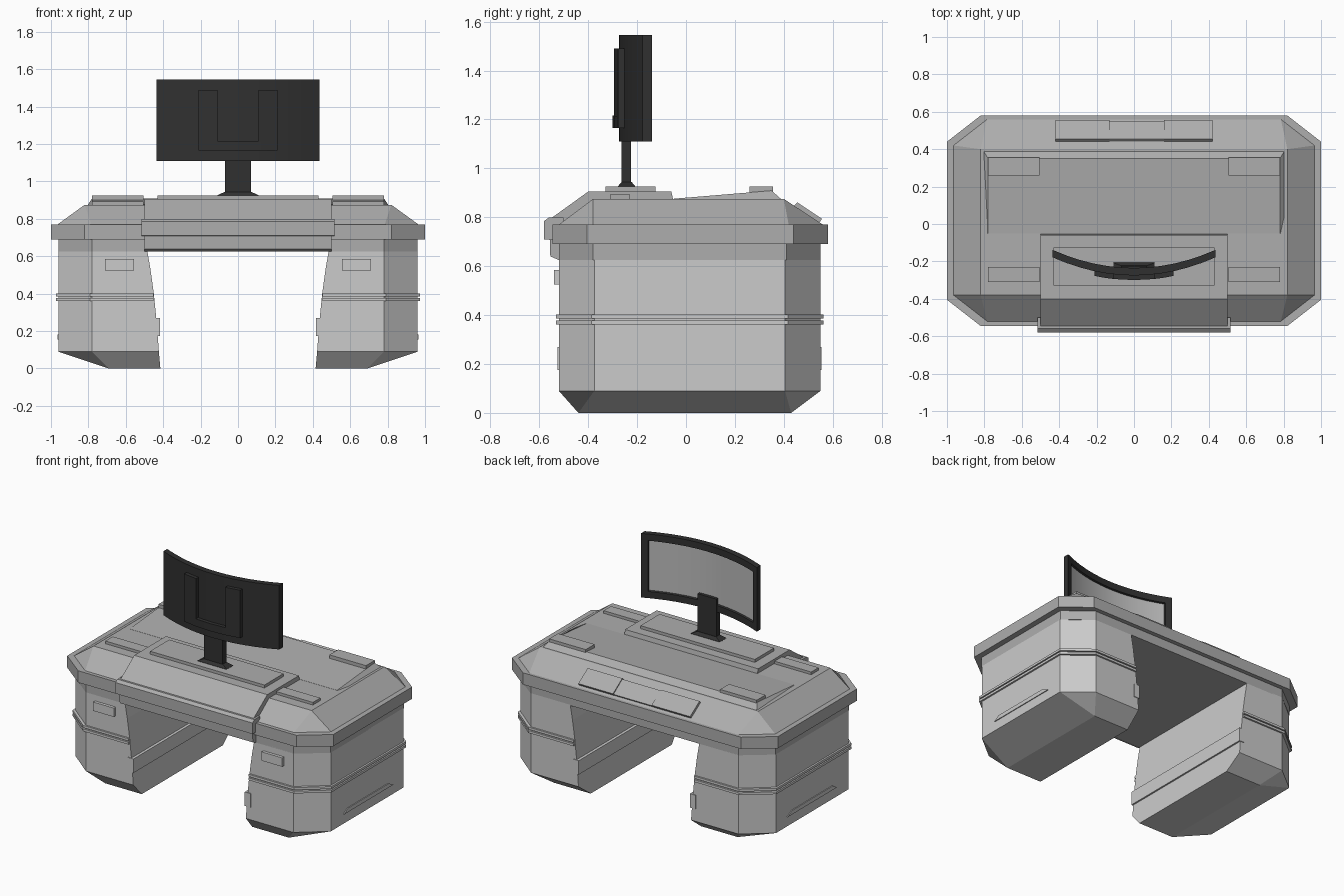
import bpy, bmesh
from mathutils import Matrix, Vector

if "Cube" in bpy.data.objects:
    bpy.data.objects.remove(bpy.data.objects["Cube"])


def material(name, v):
    m = bpy.data.materials.new(name)
    m.diffuse_color = (v, v, v, 1)
    m.use_nodes = True
    m.node_tree.nodes["Principled BSDF"].inputs["Base Color"].default_value = m.diffuse_color
    return m


DESK = material("desk_grey", 0.42)
DARK = material("monitor_black", 0.03)
SCREEN = material("screen_grey", 0.5)


def finish(name, bm, mat=None):
    bmesh.ops.remove_doubles(bm, verts=bm.verts, dist=0.0005)
    bmesh.ops.recalc_face_normals(bm, faces=bm.faces)
    me = bpy.data.meshes.new(name)
    bm.to_mesh(me)
    bm.free()
    ob = bpy.data.objects.new(name, me)
    bpy.context.collection.objects.link(ob)
    if mat:
        me.materials.append(mat)
    return ob


def loft_bm(sections):
    bm = bmesh.new()
    rings = [[bm.verts.new(p) for p in s] for s in sections]
    n = len(rings[0])
    for a, b in zip(rings, rings[1:]):
        for i in range(n):
            bm.faces.new((a[i], a[(i + 1) % n], b[(i + 1) % n], b[i]))
    bm.faces.new(rings[0])
    bm.faces.new(rings[-1])
    return bm


def loft(name, sections, mat=None):
    return finish(name, loft_bm(sections), mat)


def box(name, x0, x1, y0, y1, z0, z1, mat=None):
    return loft(name, [[(x0, y0, z), (x1, y0, z), (x1, y1, z), (x0, y1, z)] for z in (z0, z1)], mat)


def prism(name, x0, x1, profile, mat=None):
    return loft(name, [[(x, y, z) for y, z in profile] for x in (x0, x1)], mat)


def octagon(x, y0, y1, z, cx=0.18, cy=0.14):
    half = [(x - cx, y0), (x, y0 + cy), (x, y1 - cy), (x - cx, y1)]
    return [(a, b, z) for a, b in half] + [(-a, b, z) for a, b in reversed(half)]


# Desk top: underside slab, overhanging rim and sloped upper faces
loft("desk_top", [
    octagon(0.96, -0.52, 0.55, 0.625),
    octagon(0.96, -0.52, 0.55, 0.69),
    octagon(1.0, -0.545, 0.58, 0.69, 0.18, 0.14),
    octagon(1.0, -0.545, 0.58, 0.77, 0.18, 0.14),
    octagon(0.965, -0.52, 0.56, 0.77),
    octagon(0.82, -0.38, 0.40, 0.875, 0, 0)], DESK)

# Work surface rising gently to the user side
loft("raised_work_surface", [
    [(-0.81, -0.05, 0.865), (0.81, -0.05, 0.865), (0.81, 0.40, 0.865), (-0.81, 0.40, 0.865)],
    [(-0.78, -0.05, 0.876), (0.78, -0.05, 0.876), (0.78, 0.35, 0.909), (-0.78, 0.35, 0.909)]], DESK)

# Front centre block with lip
prism("front_block", -0.5, 0.5, [(-0.05, 0.86), (-0.06, 0.905), (-0.40, 0.905), (-0.56, 0.79),
                                 (-0.555, 0.64), (-0.52, 0.625), (-0.3, 0.63)], DESK)
prism("front_lip", -0.515, 0.515, [(-0.5, 0.80), (-0.56, 0.80), (-0.58, 0.785), (-0.58, 0.71),
                                   (-0.5, 0.705)], DESK)

# Tilted control panels on the user side
for i, (x0, x1, lift) in enumerate([(-0.42, -0.13, 0.006), (-0.13, 0.16, 0), (0.16, 0.42, 0.006)]):
    prism(f"control_panel_{i + 1}", x0, x1,
          [(0.43, 0.835), (0.455, 0.855 + lift), (0.55 + lift, 0.788 + lift), (0.54, 0.77)], DESK)


def leg_section(xi, xo, y0, y1, z, cx=0.18, cy=0.145):
    return [(xi, y0, z), (xo - cx, y0, z), (xo, y0 + cy, z),
            (xo, y1 - cy, z), (xo - cx, y1, z), (xi, y1, z)]


def flip(sections, s):
    return [[(s * x, y, z) for x, y, z in sec] for sec in sections]


for s, side in ((-1, "left"), (1, "right")):
    # Pedestal with curved inner face and tapered foot
    loft(f"{side}_pedestal", flip(
        [leg_section(0.415, 0.69, -0.44, 0.43, 0, 0, 0)] +
        [leg_section(xi, 0.96, -0.52, 0.55, z)
         for xi, z in ((0.423, 0.09), (0.435, 0.25), (0.45, 0.4), (0.468, 0.53), (0.485, 0.63))], s))
    # Wrap-around bands
    for k, z in enumerate((0.362, 0.386)):
        loft(f"{side}_band_{k + 1}", flip(
            [leg_section(0.452, 0.972, -0.532, 0.562, z + d) for d in (0, 0.016)], s))
    # Front plate, inner rail and side trim
    a, b = sorted((s * 0.555, s * 0.71))
    box(f"{side}_front_plate", a, b, -0.54, -0.51, 0.525, 0.585)
    a, b = sorted((s * 0.418, s * 0.46))
    box(f"{side}_inner_rail", a, b, -0.525, 0.555, 0.175, 0.27)
    a, b = sorted((s * 0.95, s * 0.966))
    prism(f"{side}_side_trim", a, b, [(-0.24, 0.155), (0.29, 0.155), (0.24, 0.182), (-0.2, 0.182)])
    # Raised pads on the desk top
    a, b = sorted((s * 0.505, s * 0.78))
    box(f"{side}_rear_pad", a, b, 0.26, 0.355, 0.88, 0.925, DESK)
    box(f"{side}_front_pad", a, b, -0.31, -0.23, 0.86, 0.893, DESK)

# Monitor base, foot and neck
box("monitor_base", -0.43, 0.43, -0.33, -0.125, 0.89, 0.925, DESK)
loft("monitor_foot", [[(-x, -0.243 - y, z), (x, -0.243 - y, z), (x, -0.243 + y, z), (-x, -0.243 + y, z)]
                      for x, y, z in ((0.11, 0.036, 0.92), (0.11, 0.036, 0.926), (0.07, 0.02, 0.945))], DARK)
box("monitor_neck", -0.07, 0.07, -0.264, -0.225, 0.93, 1.2, DARK)


def curved_slab(x0, x1, z0, z1, back, front, n):
    secs = []
    for i in range(n + 1):
        x = x0 + (x1 - x0) * i / n
        d = 0.51 * x * x
        secs.append([(x, back + d, z0), (x, front + d, z0), (x, front + d, z1), (x, back + d, z1)])
    return loft_bm(secs)


# Curved monitor with recessed screen facing the user
bm = curved_slab(-0.435, 0.435, 1.11, 1.545, -0.275, -0.235, 12)
bmesh.ops.recalc_face_normals(bm, faces=bm.faces)
bm.normal_update()
front = [f for f in bm.faces if f.normal.y > 0.7]
bmesh.ops.inset_region(bm, faces=front, thickness=0.045, use_even_offset=True)
bmesh.ops.inset_region(bm, faces=front, thickness=0.004, depth=-0.012, use_even_offset=True)
for f in front:
    f.material_index = 1
monitor = finish("monitor", bm, DARK)
monitor.data.materials.append(SCREEN)

# U-shaped mount on the back of the monitor
mounts = [finish(n, curved_slab(*v, 4), DARK) for n, v in (
    ("mount_bar", (-0.21, 0.21, 1.165, 1.216, -0.3, -0.25)),
    ("mount_left", (-0.21, -0.11, 1.21, 1.49, -0.3, -0.25)),
    ("mount_right", (0.11, 0.21, 1.21, 1.49, -0.3, -0.25)))]

bpy.ops.object.select_all(action='DESELECT')
for ob in [monitor] + mounts:
    ob.select_set(True)
bpy.context.view_layer.objects.active = monitor
bpy.ops.object.shade_smooth_by_angle(angle=0.5)
